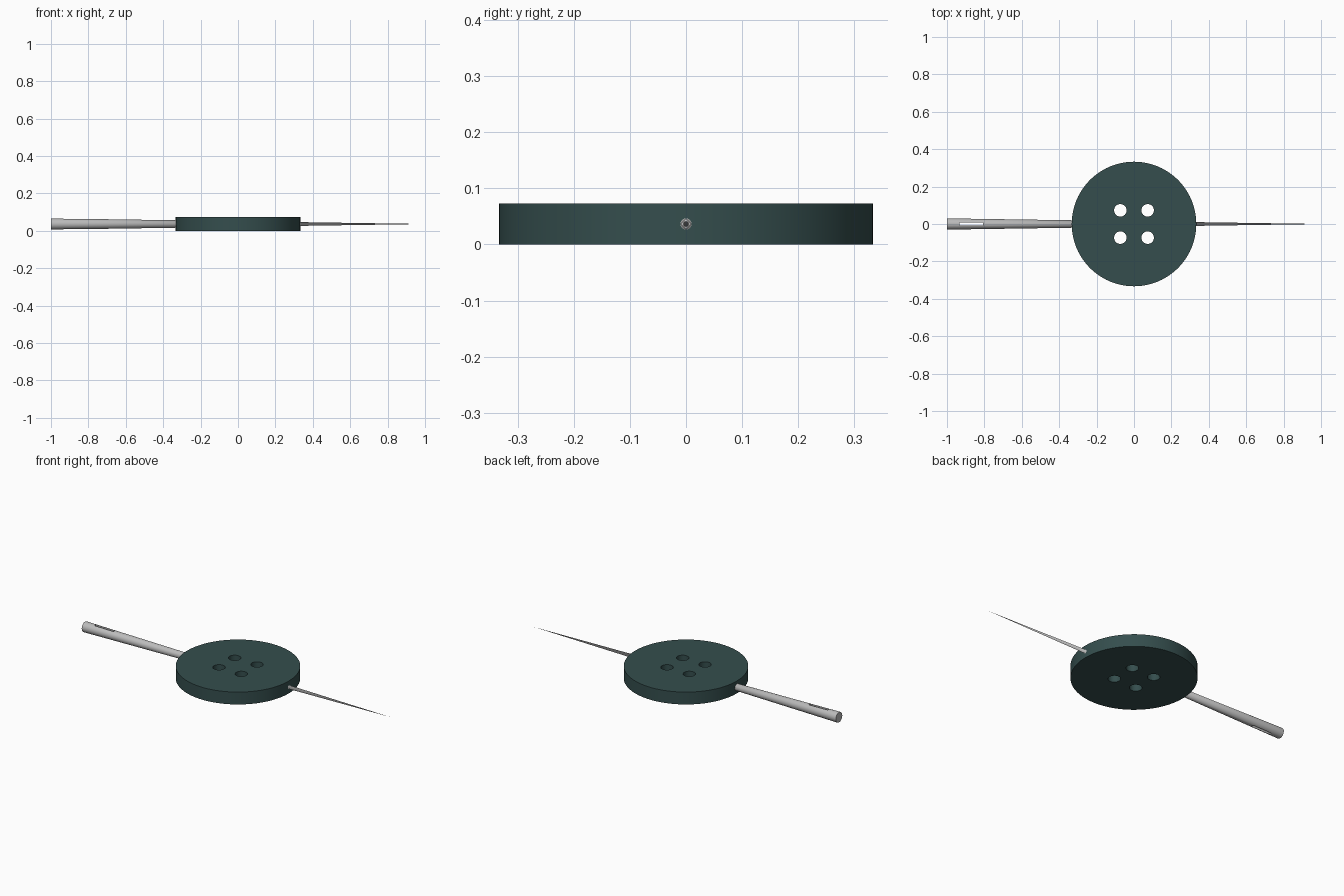
import bpy
import math

if "Cube" in bpy.data.objects:
    bpy.data.objects.remove(bpy.data.objects["Cube"])

AXIS_Z = 0.0365   # needle runs through the middle of the button


def material(name, rgb):
    m = bpy.data.materials.new(name)
    m.diffuse_color = (*rgb, 1.0)
    m.use_nodes = True
    m.node_tree.nodes["Principled BSDF"].inputs["Base Color"].default_value = m.diffuse_color
    return m


teal = material("dark_teal", (0.035, 0.076, 0.075))
steel = material("steel_grey", (0.5, 0.5, 0.5))


def cylinder(name, r, depth, loc, sides):
    bpy.ops.mesh.primitive_cylinder_add(vertices=sides, radius=r, depth=depth, location=loc)
    ob = bpy.context.object
    ob.name = name
    return ob


def cut(target, cutters):
    """Subtract each cutter, then delete it."""
    bpy.context.view_layer.objects.active = target
    for c in cutters:
        mod = target.modifiers.new("cut", 'BOOLEAN')
        mod.operation = 'DIFFERENCE'
        mod.solver = 'EXACT'
        mod.object = c
        bpy.ops.object.modifier_apply(modifier=mod.name)
        bpy.data.objects.remove(c)


def finish(ob, mat):
    ob.data.materials.clear()
    ob.data.materials.append(mat)
    for p in ob.data.polygons:
        p.material_index = 0
    bpy.ops.object.select_all(action='DESELECT')
    ob.select_set(True)
    bpy.context.view_layer.objects.active = ob
    bpy.ops.object.shade_smooth_by_angle(angle=math.radians(35))


# Button: flat disc with four thread holes
button = cylinder("button", 0.333, 0.073, (0, 0, 0.0365), 96)
holes = [cylinder("hole_cutter", 0.0335, 0.3, (sx * 0.073, sy * 0.073, 0.04), 32)
         for sx in (-1, 1) for sy in (-1, 1)]
cut(button, holes)
finish(button, teal)

# Needle: long cone lying along x, thick end at -x
bpy.ops.mesh.primitive_cone_add(vertices=32, radius1=0.03, radius2=0.0, depth=2.0,
                                location=(0, 0, AXIS_Z), rotation=(0, math.pi / 2, 0))
needle = bpy.context.object
needle.name = "needle"

# Eye: narrow slot right through the thick end
bpy.ops.mesh.primitive_cube_add(size=1, location=(-0.87, 0, AXIS_Z))
slot = bpy.context.object
slot.name = "eye_cutter"
slot.scale = (0.124, 0.016, 0.2)
bpy.context.view_layer.update()
cut(needle, [slot])
finish(needle, steel)
